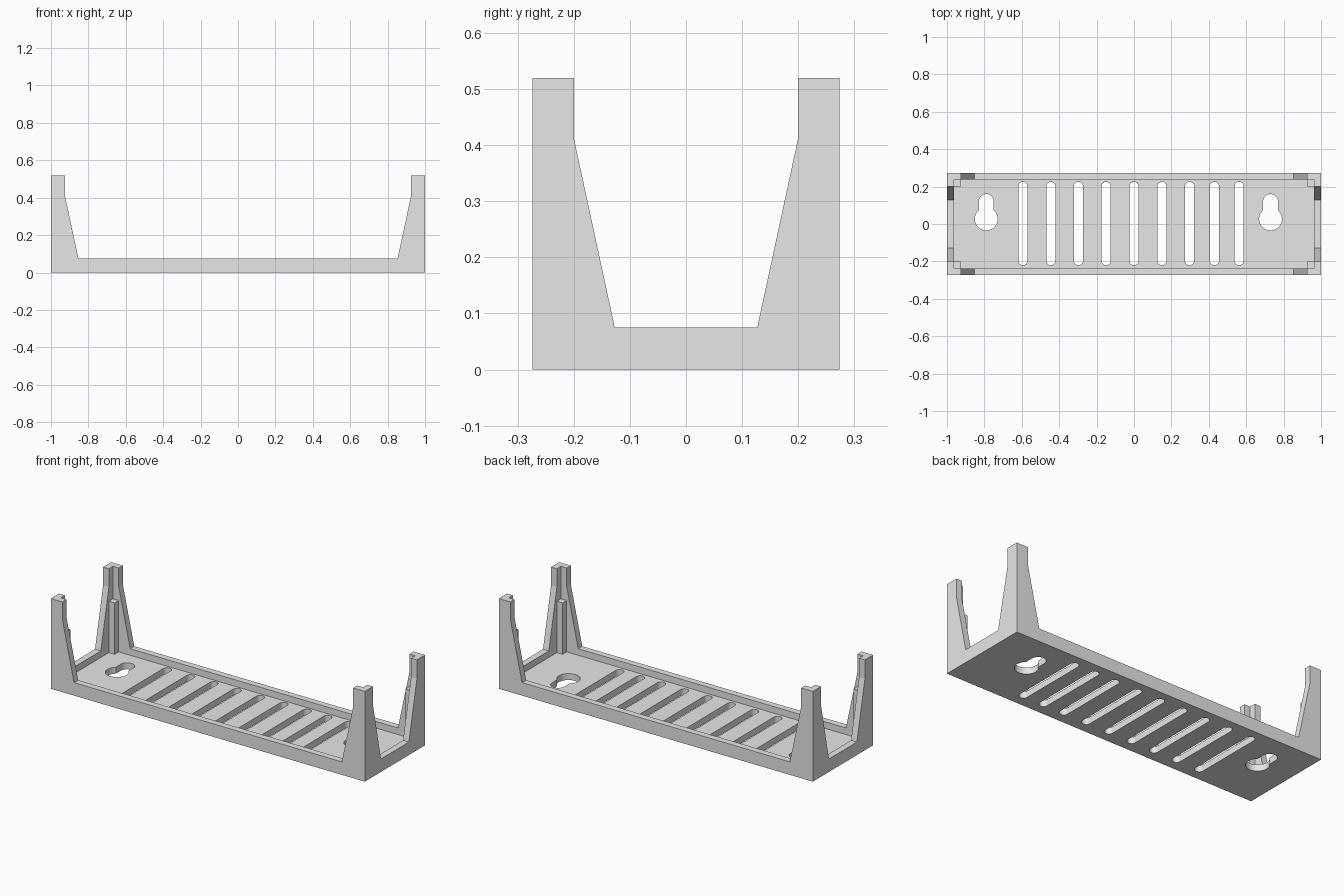
import bpy
import bmesh
import math
from mathutils import Vector

cube = bpy.data.objects.get("Cube")
if cube:
    bpy.data.objects.remove(cube, do_unlink=True)

HX, HY, HEIGHT = 1.0, 0.274, 0.52
WALL, FLOOR, RIM = 0.037, 0.037, 0.075
LEG, SHOULDER, FLARE = 0.074, 0.413, 0.147

grey = bpy.data.materials.new("light grey plastic")
grey.use_nodes = True
grey.diffuse_color = (0.8, 0.8, 0.8, 1)
grey.node_tree.nodes["Principled BSDF"].inputs["Base Color"].default_value = (0.8, 0.8, 0.8, 1)


def prism(name, points, direction):
    """Extrude a closed outline of 3D points along a direction."""
    bm = bmesh.new()
    face = bm.faces.new([bm.verts.new(p) for p in points])
    result = bmesh.ops.extrude_face_region(bm, geom=[face])
    moved = [g for g in result["geom"] if isinstance(g, bmesh.types.BMVert)]
    bmesh.ops.translate(bm, verts=moved, vec=Vector(direction))
    bmesh.ops.recalc_face_normals(bm, faces=bm.faces)
    mesh = bpy.data.meshes.new(name)
    bm.to_mesh(mesh)
    bm.free()
    mesh.materials.append(grey)
    obj = bpy.data.objects.new(name, mesh)
    bpy.context.collection.objects.link(obj)
    return obj


def box(name, x0, x1, y0, y1, z0, z1):
    return prism(name, [(x0, y0, z0), (x1, y0, z0), (x1, y1, z0), (x0, y1, z0)],
                 (0, 0, z1 - z0))


def arc(cx, cy, r, start, end, steps):
    return [(cx + r * math.cos(math.radians(start + (end - start) * i / steps)),
             cy + r * math.sin(math.radians(start + (end - start) * i / steps)))
            for i in range(steps + 1)]


def gap_profile(half):
    """Opening between two legs: flared below, straight above the shoulder."""
    low, high = half - FLARE, half - LEG
    return [(-low, RIM), (low, RIM), (high, SHOULDER), (high, 1),
            (-high, 1), (-high, SHOULDER)]


def cut(target, cutter):
    mod = target.modifiers.new("cut", "BOOLEAN")
    mod.operation = "DIFFERENCE"
    mod.solver = "EXACT"
    mod.object = cutter
    bpy.context.view_layer.objects.active = target
    bpy.ops.object.modifier_apply(modifier=mod.name)
    bpy.data.objects.remove(cutter, do_unlink=True)


# Tray with four corner legs, carved from one block
tray = box("tray", -HX, HX, -HY, HY, 0, HEIGHT)
cut(tray, box("pocket", WALL - HX, HX - WALL, WALL - HY, HY - WALL, FLOOR, 1))
cut(tray, prism("long_gap", [(a, -1, z) for a, z in gap_profile(HX)], (0, 2, 0)))
cut(tray, prism("end_gap", [(-2, a, z) for a, z in gap_profile(HY)], (4, 0, 0)))

# Ventilation slots
for x in (-0.594, -0.445, -0.297, -0.149, 0, 0.149, 0.297, 0.43, 0.562):
    outline = arc(x, 0.202, 0.024, 0, 180, 10) + arc(x, -0.197, 0.024, 180, 360, 10)
    cut(tray, prism("slot", [(a, b, -0.1) for a, b in outline], (0, 0, 0.16)))

# Keyhole hanging holes
for x in (-0.79, 0.73):
    outline = arc(x, 0.12, 0.04, 0, 180, 14) + arc(x, 0.027, 0.061, 131, 409, 28)
    cut(tray, prism("keyhole", [(a, b, -0.1) for a, b in outline], (0, 0, 0.16)))

# Support posts inside the corners
for sx, side in ((-1, "right"), (1, "left")):
    for sy, end in ((-1, "front"), (1, "back")):
        xs = sorted((sx * (HX - LEG), sx * (HX - WALL + 0.005)))
        ys = sorted((sy * (HY - LEG), sy * (HY - WALL + 0.005)))
        box(f"{end}_{side}_post", *xs, *ys, FLOOR - 0.01, 0.333)
